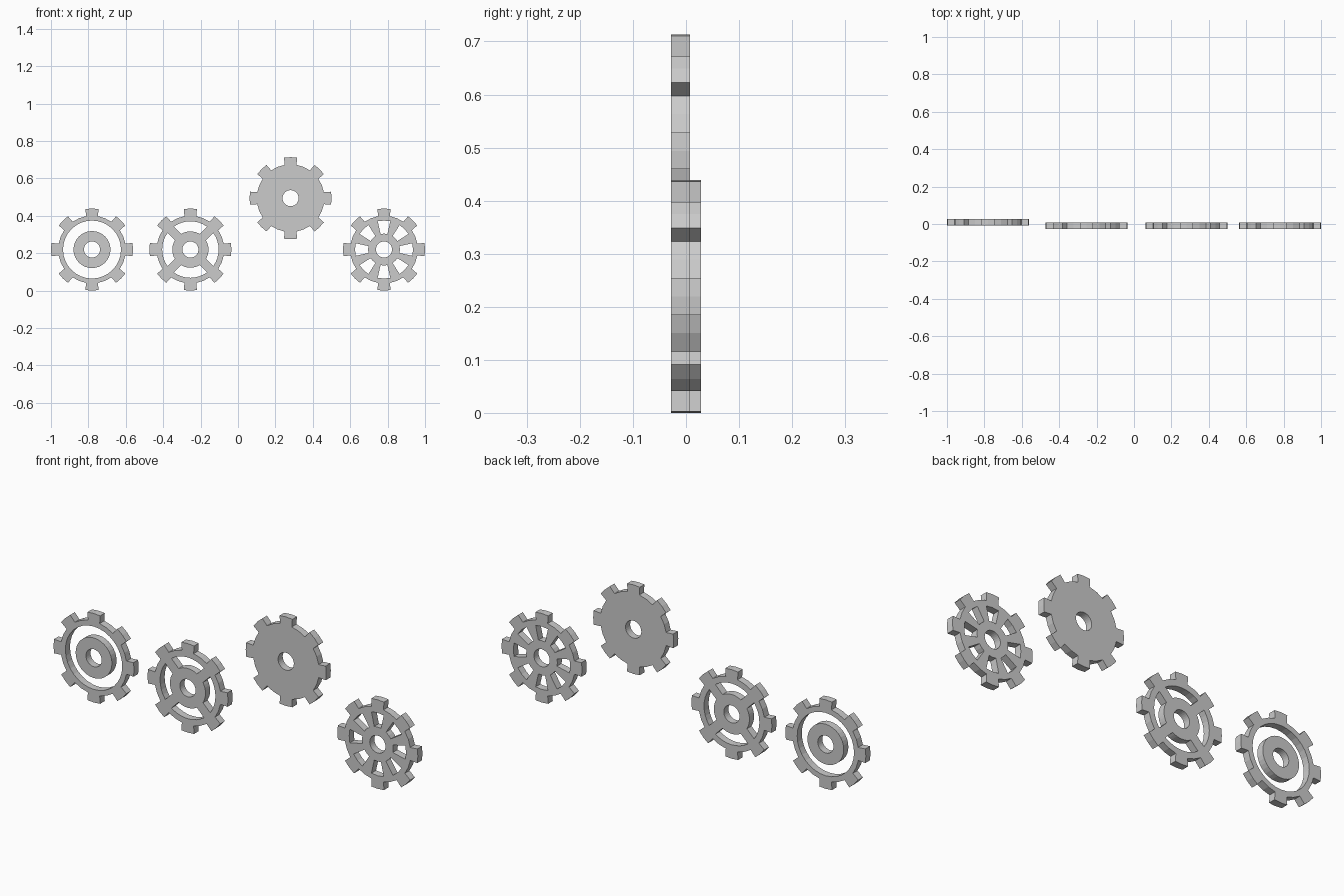
import bpy, bmesh
from math import pi, sin, cos, radians

if "Cube" in bpy.data.objects:
    bpy.data.objects.remove(bpy.data.objects["Cube"])

TEETH, TIP, ROOT = 8, 0.2194, 0.181
BORE, THICK = 0.043, 0.036


def arc(r, a0, a1, n):
    return [(r * cos(a0 + (a1 - a0) * i / n), r * sin(a0 + (a1 - a0) * i / n))
            for i in range(n + 1)]


def circle(r, n=32):
    return arc(r, 0, 2 * pi, n)[:-1]


def toothed_outline():
    tip, root, step = radians(9.1), radians(10.2), 2 * pi / TEETH
    pts = []
    for i in range(TEETH):
        a = i * step
        pts += arc(TIP, a - tip, a + tip, 2)
        pts += arc(ROOT, a + root, a + step - root, 2)
    return pts


def windows(count, r0, r1, half0, half1, n):
    # openings between spokes; half0/half1 are half angles at inner/outer arc
    loops = []
    for i in range(count):
        a = 2 * pi * i / count
        loops.append(arc(r1, a - half1, a + half1, n) + arc(r0, a + half0, a - half0, n))
    return loops


def plate(name, loops, x, y, z):
    # filled flat profile with holes, extruded along the depth axis
    cu = bpy.data.curves.new(name + "_profile", 'CURVE')
    cu.dimensions, cu.fill_mode, cu.extrude = '2D', 'BOTH', THICK / 2
    for pts in loops:
        s = cu.splines.new('POLY')
        s.points.add(len(pts) - 1)
        for p, (u, v) in zip(s.points, pts):
            p.co = (u, v, 0, 1)
        s.use_cyclic_u = True
    tmp = bpy.data.objects.new(name + "_profile", cu)
    bpy.context.collection.objects.link(tmp)
    deps = bpy.context.evaluated_depsgraph_get()
    me = bpy.data.meshes.new_from_object(tmp.evaluated_get(deps))
    bpy.data.objects.remove(tmp)
    bm = bmesh.new()
    bm.from_mesh(me)
    bmesh.ops.remove_doubles(bm, verts=bm.verts, dist=1e-5)
    bmesh.ops.recalc_face_normals(bm, faces=bm.faces)
    for f in bm.faces:
        f.smooth = False
    bm.to_mesh(me)
    bm.free()
    me.name = name
    ob = bpy.data.objects.new(name, me)
    ob.location = (x, y, z)
    ob.rotation_euler = (pi / 2, 0, 0)
    bpy.context.collection.objects.link(ob)
    return ob


rim, bore = toothed_outline(), circle(BORE)
FRONT, BACK, LOW, HIGH = -0.010, 0.010, 0.2194, 0.494

# ring gear with a separate hub
plate("ring_gear_rim", [rim, circle(0.155)], -0.7806, BACK, LOW)
plate("ring_gear_hub", [circle(0.099), bore], -0.7806, BACK, LOW)

# four-spoke gear
plate("four_spoke_gear", [rim, bore] + windows(4, 0.097, 0.151, radians(31), radians(36), 8),
      -0.2545, FRONT, LOW)

# solid gear, raised
plate("solid_gear", [rim, bore], 0.281, FRONT, HIGH)

# eight-spoke gear
plate("eight_spoke_gear", [rim, bore] + windows(8, 0.085, 0.155, radians(12.5), radians(12.5), 2),
      0.7806, FRONT, LOW)
